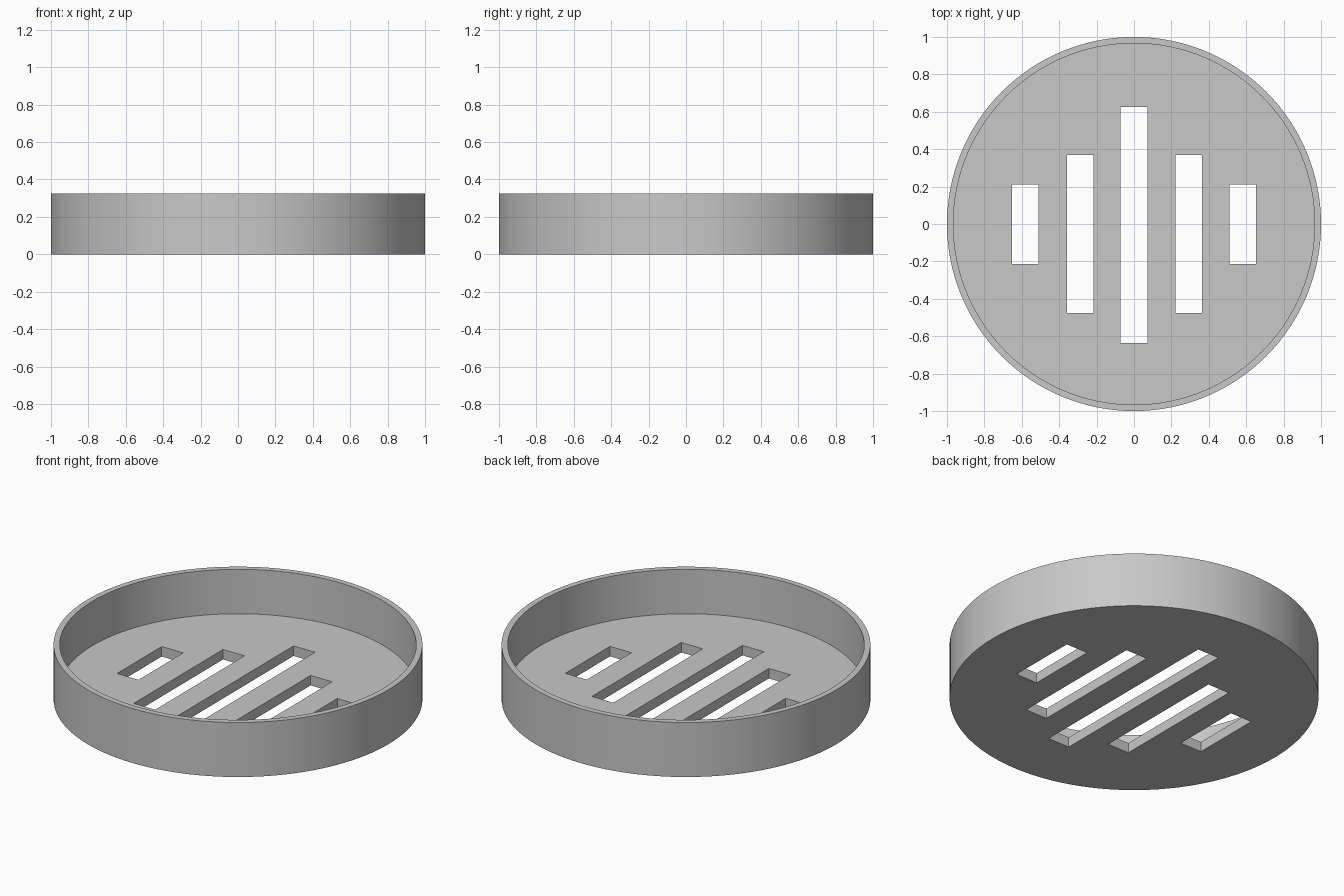
import bpy, bmesh
from mathutils import Matrix, Vector

cube = bpy.data.objects.get("Cube")
if cube:
    bpy.data.objects.remove(cube, do_unlink=True)

HEIGHT, FLOOR, INNER = 0.326, 0.06, 0.966

grey = bpy.data.materials.new("grey")
grey.use_nodes = True
colour = (0.58, 0.58, 0.58, 1)
grey.diffuse_color = colour
grey.node_tree.nodes["Principled BSDF"].inputs["Base Color"].default_value = colour


def new_object(name, bm):
    mesh = bpy.data.meshes.new(name)
    bmesh.ops.recalc_face_normals(bm, faces=bm.faces)
    bm.to_mesh(mesh)
    bm.free()
    mesh.materials.append(grey)
    obj = bpy.data.objects.new(name, mesh)
    bpy.context.collection.objects.link(obj)
    return obj


# Round tray: solid disc whose top is inset to a rim and sunk to the floor
bm = bmesh.new()
bmesh.ops.create_cone(bm, cap_ends=True, segments=128, radius1=1, radius2=1,
                      depth=HEIGHT, matrix=Matrix.Translation((0, 0, HEIGHT / 2)))
top = max(bm.faces, key=lambda f: f.calc_center_median().z)
rim = bmesh.ops.extrude_face_region(bm, geom=[top])["geom"]
floor = next(g for g in rim if isinstance(g, bmesh.types.BMFace))
bmesh.ops.delete(bm, geom=[top], context='FACES_ONLY')
bmesh.ops.scale(bm, vec=(INNER, INNER, 1), verts=floor.verts)
sunk = bmesh.ops.extrude_face_region(bm, geom=[floor])["geom"]
bmesh.ops.delete(bm, geom=[floor], context='FACES_ONLY')
bmesh.ops.translate(bm, vec=(0, 0, FLOOR - HEIGHT),
                    verts=[g for g in sunk if isinstance(g, bmesh.types.BMVert)])
tray = new_object("slotted_tray", bm)

# Drain slots: centre x, front y, back y
slots = [(-0.581, -0.213, 0.21), (-0.287, -0.475, 0.37), (0, -0.635, 0.626),
         (0.293, -0.475, 0.37), (0.581, -0.213, 0.21)]
bm = bmesh.new()
for x, front, back in slots:
    place = Matrix.Translation((x, (front + back) / 2, FLOOR / 2))
    size = Matrix.Diagonal(Vector((0.142, back - front, FLOOR * 2, 1)))
    bmesh.ops.create_cube(bm, size=1, matrix=place @ size)
cutter = new_object("slot_cutter", bm)
cutter.hide_render = True

cut = tray.modifiers.new("slots", 'BOOLEAN')
cut.operation = 'DIFFERENCE'
cut.solver = 'EXACT'
cut.object = cutter
bpy.context.view_layer.objects.active = tray
tray.select_set(True)
cutter.select_set(False)
bpy.ops.object.modifier_apply(modifier=cut.name)
bpy.data.objects.remove(cutter, do_unlink=True)
bpy.ops.object.shade_smooth_by_angle()
